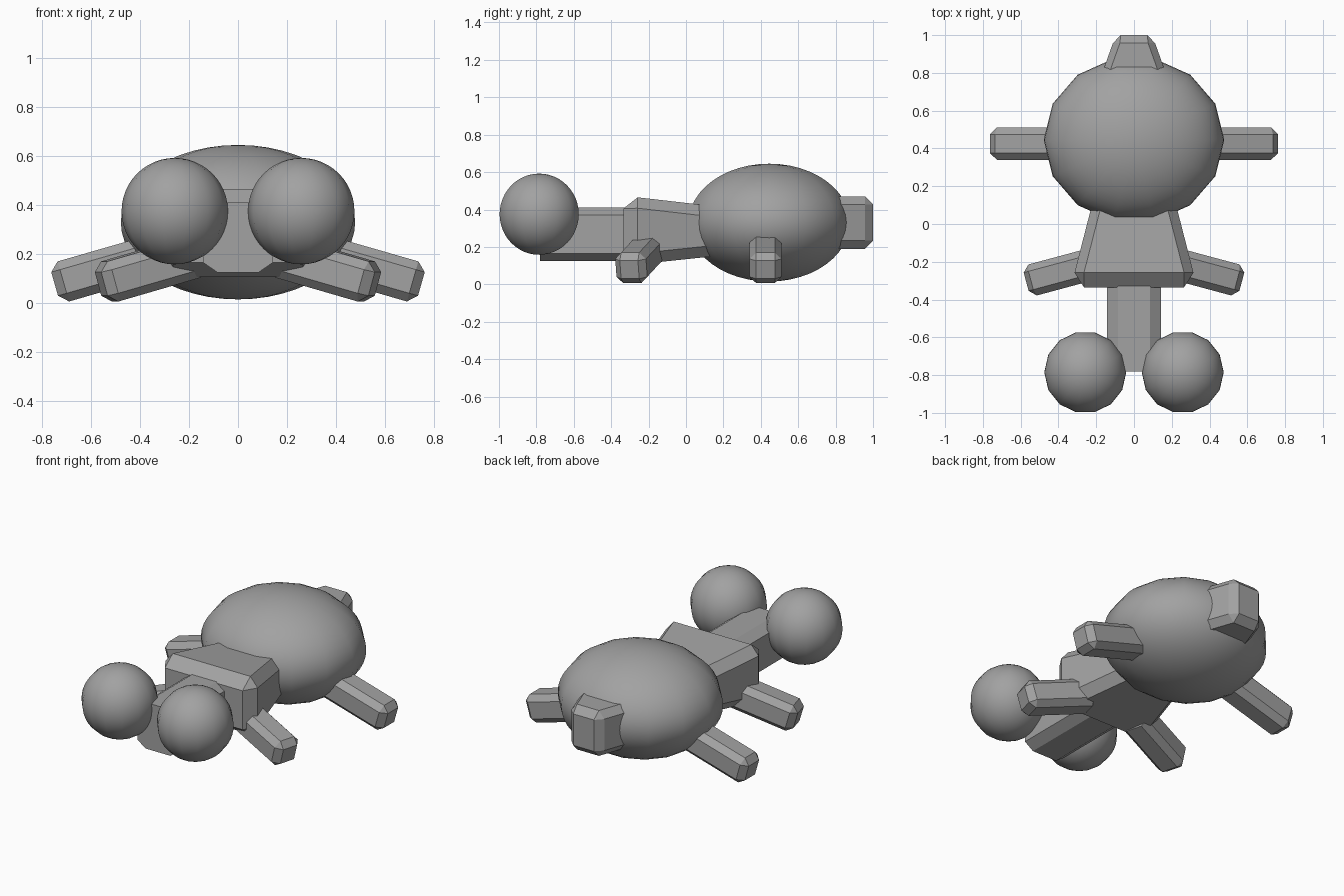
import bpy, bmesh, math
from mathutils import Matrix, Vector

if "Cube" in bpy.data.objects:
    bpy.data.objects.remove(bpy.data.objects["Cube"], do_unlink=True)

GREY = (0.36, 0.36, 0.36, 1)
grey = bpy.data.materials.new("plain_grey")
grey.use_nodes = True
grey.diffuse_color = GREY
grey.node_tree.nodes["Principled BSDF"].inputs["Base Color"].default_value = GREY


def finish(name, bm, smooth=False):
    bmesh.ops.recalc_face_normals(bm, faces=bm.faces)
    for f in bm.faces:
        f.smooth = smooth
    mesh = bpy.data.meshes.new(name)
    bm.to_mesh(mesh)
    bm.free()
    mesh.materials.append(grey)
    obj = bpy.data.objects.new(name, mesh)
    bpy.context.collection.objects.link(obj)
    return obj


def ball(name, centre, radii, segments=14, rings=24):
    bm = bmesh.new()
    bmesh.ops.create_uvsphere(bm, u_segments=segments, v_segments=rings, radius=1)
    # turn a column of vertices onto the x axis
    v = max(bm.verts, key=lambda p: p.co.xy.length).co
    turn = Matrix.Rotation(-math.atan2(v.y, v.x), 4, "Z")
    place = Matrix.Translation(centre) @ Matrix.Diagonal((*radii, 1)) @ turn
    bmesh.ops.transform(bm, matrix=place, verts=bm.verts)
    return finish(name, bm, True)


def chamfered_bar(name, sections, place=Matrix()):
    """Loft along y; each section is y, half width, low z, high z, chamfer x, chamfer z."""
    bm = bmesh.new()
    loops = []
    for y, w, lo, hi, cx, cz in sections:
        half = [(w - cx, lo), (w, lo + cz), (w, hi - cz), (w - cx, hi)]
        ring = half + [(-x, z) for x, z in reversed(half)]
        loops.append([bm.verts.new((x, y, z)) for x, z in ring])
    for a, b in zip(loops, loops[1:]):
        for i in range(8):
            j = (i + 1) % 8
            bm.faces.new((a[i], a[j], b[j], b[i]))
    bm.faces.new(loops[0])
    bm.faces.new(loops[-1])
    bmesh.ops.remove_doubles(bm, verts=bm.verts, dist=0.0005)
    bmesh.ops.transform(bm, matrix=place, verts=bm.verts)
    return finish(name, bm)


def leg(name, tip, inward, length):
    y = Vector(inward).normalized()
    x = y.cross(Vector((0, 0, 1))).normalized()
    z = x.cross(y)
    place = Matrix.Translation(tip) @ Matrix((x, y, z)).transposed().to_4x4()
    chamfered_bar(name, [(0, 0.05, -0.05, 0.05, 0, 0),
                         (0.037, 0.085, -0.085, 0.085, 0.035, 0.035),
                         (length, 0.085, -0.085, 0.085, 0.035, 0.035)], place)


# rounded rear body
ball("body", (0, 0.445, 0.33), (0.478, 0.442, 0.315))

# tapering chest and the neck bar in front of it
chamfered_bar("chest", [(-0.335, 0.265, 0.165, 0.405, 0, 0),
                        (-0.258, 0.315, 0.107, 0.465, 0.05, 0.058),
                        (0.15, 0.21, 0.15, 0.418, 0.05, 0.058)])
chamfered_bar("neck", [(-0.78, 0.142, 0.125, 0.41, 0.058, 0.04),
                       (-0.2, 0.142, 0.125, 0.41, 0.058, 0.04)])

# stubby tail
chamfered_bar("tail", [(0.78, 0.175, 0.19, 0.47, 0.037, 0.043),
                       (0.957, 0.112, 0.19, 0.47, 0.037, 0.043),
                       (1.0, 0.07, 0.233, 0.427, 0, 0)])

# paired eyes and legs
for side, s in (("left", 1), ("right", -1)):
    ball(side + "_eye", (s * 0.258, -0.785, 0.375), (0.217, 0.217, 0.217))
    leg(side + "_hind_leg", (s * 0.748, 0.425, 0.078), (-s * 0.961, 0, 0.276), 0.5)
    leg(side + "_front_leg", (s * 0.558, -0.302, 0.078), (-s * 0.93, 0.25, 0.27), 0.4)
